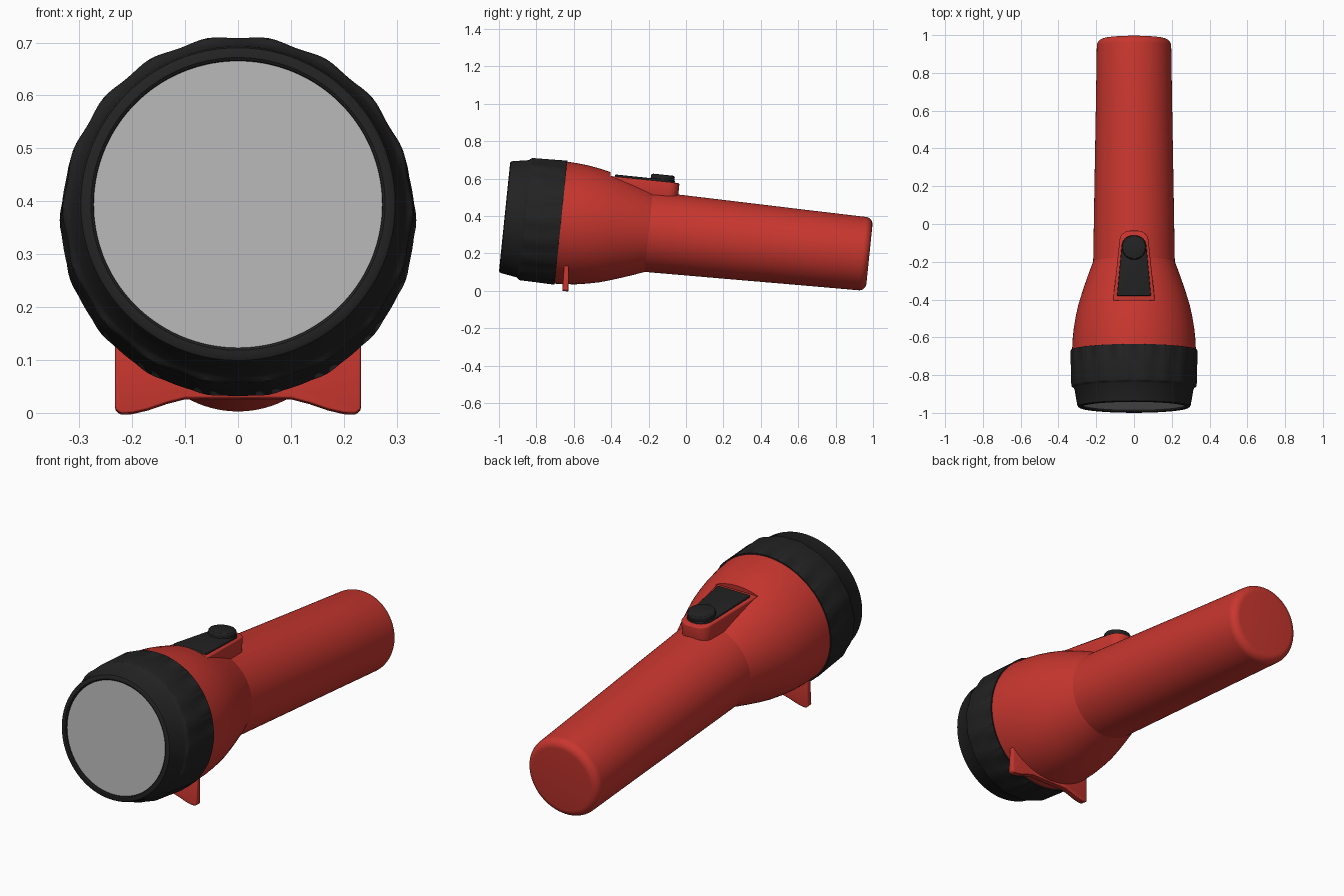
import bpy, bmesh, math
from mathutils import Matrix

if "Cube" in bpy.data.objects:
    bpy.data.objects.remove(bpy.data.objects["Cube"])

# Everything is modelled along the torch axis (x, s = distance from lens, h = up), then tilted
TILT = Matrix.Translation((0, -0.97, 0.395)) @ Matrix.Rotation(math.radians(-5.86), 4, 'X')


def material(name, rgb):
    m = bpy.data.materials.new(name)
    m.diffuse_color = (*rgb, 1)
    m.use_nodes = True
    m.node_tree.nodes["Principled BSDF"].inputs["Base Color"].default_value = m.diffuse_color
    return m


RED = material("red plastic", (0.58, 0.037, 0.028))
BLACK = material("black rubber", (0.016, 0.016, 0.016))
GREY = material("grey lens", (0.45, 0.45, 0.45))


def finish(bm, name, mat, angle=25, bevel=0, cutter=None):
    bmesh.ops.remove_doubles(bm, verts=bm.verts, dist=1e-5)
    bmesh.ops.recalc_face_normals(bm, faces=bm.faces)
    bm.transform(TILT)
    me = bpy.data.meshes.new(name)
    bm.to_mesh(me)
    bm.free()
    ob = bpy.data.objects.new(name, me)
    bpy.context.collection.objects.link(ob)
    me.materials.append(mat)
    for o in bpy.context.selected_objects:
        o.select_set(False)
    bpy.context.view_layer.objects.active = ob
    ob.select_set(True)
    if cutter:
        md = ob.modifiers.new("cut", 'BOOLEAN')
        md.object, md.solver = cutter, 'EXACT'
        bpy.ops.object.modifier_apply(modifier=md.name)
        bpy.data.objects.remove(cutter)
    if bevel:
        md = ob.modifiers.new("bevel", 'BEVEL')
        md.width, md.segments, md.limit_method = bevel, 3, 'ANGLE'
        md.angle_limit = math.radians(40)
        bpy.ops.object.modifier_apply(modifier=md.name)
    bpy.ops.object.shade_smooth_by_angle(angle=math.radians(angle))
    return ob


def lathe(profile, seg=96, flute=None):
    """Revolve (s, r) points about the torch axis; flute(s, angle) adds to the radius."""
    bm = bmesh.new()
    rings = []
    for s, r in profile:
        ring = []
        for i in range(seg):
            a = 2 * math.pi * i / seg
            q = r + (flute(s, a) if flute else 0)
            ring.append(bm.verts.new((q * math.cos(a), s, q * math.sin(a))))
        rings.append(ring)
    for a, b in zip(rings, rings[1:]):
        for i in range(seg):
            j = (i + 1) % seg
            bm.faces.new((a[i], a[j], b[j], b[i]))
    return bm


def prism(lower, upper):
    """Closed solid between two matching outlines."""
    bm = bmesh.new()
    a = [bm.verts.new(p) for p in lower]
    b = [bm.verts.new(p) for p in upper]
    bm.faces.new(a)
    bm.faces.new(b)
    n = len(a)
    for i in range(n):
        bm.faces.new((a[i], a[(i + 1) % n], b[(i + 1) % n], b[i]))
    return bm


def tongue(s0, s1, w0, w1, h0, h1, rad):
    """Tapered plate, wide and square at s0, narrow with round corners at s1."""
    half = [(w0, s0)]
    for i in range(7):
        t = math.pi / 2 * i / 6
        half.append((w1 - rad + rad * math.cos(t), s1 - rad + rad * math.sin(t)))
    pts = half + [(-x, s) for x, s in reversed(half)]
    pts = [p for i, p in enumerate(pts) if i == 0 or math.dist(p, pts[i - 1]) > 1e-4]
    return prism([(x, s, h0) for x, s in pts], [(x, s, h1) for x, s in pts])


# Body: bell-shaped head, slim handle, rounded tail, with a flat pocket for the switch
body = [(0.25, 0), (0.25, 0.31), (0.30, 0.328), (0.36, 0.325), (0.42, 0.319), (0.48, 0.309),
        (0.54, 0.296), (0.60, 0.278), (0.66, 0.258), (0.72, 0.237), (0.775, 0.216)]
body += [(1.2, 0.209), (1.6, 0.202)]
for i in range(9):
    t = math.pi / 2 * i / 8
    body.append((1.922 + 0.039 * math.sin(t), 0.158 + 0.039 * math.cos(t)))
body.append((1.961, 0))
pocket = finish(tongue(0.54, 0.95, 0.114, 0.08, 0.268, 0.45, 0.03), "pocket_cutter", RED)
finish(lathe(body), "body", RED, angle=14, cutter=pocket)

# Head ring: tapered bezel stepping up to a gently fluted grip band
ring = [(0.03, 0.272), (0.004, 0.273), (0.0, 0.278), (0.0, 0.29), (0.004, 0.297), (0.014, 0.301),
        (0.098, 0.315), (0.106, 0.322), (0.110, 0.328), (0.118, 0.331), (0.20, 0.333),
        (0.300, 0.336), (0.303, 0.334), (0.303, 0.30)]
finish(lathe(ring, 144, lambda s, a: 0.0025 * (math.cos(18 * a) - 0.6) if 0.108 < s < 0.302 else 0),
       "head_ring", BLACK, angle=35)

# Lens
finish(lathe([(0.012, 0), (0.012, 0.274), (0.028, 0.274), (0.028, 0)]), "lens", GREY)

# Switch: red housing, black slide plate and round button
finish(tongue(0.538, 0.912, 0.111, 0.077, 0.18, 0.275, 0.055), "switch_housing", RED, 30, 0.008)
finish(tongue(0.565, 0.886, 0.090, 0.066, 0.26, 0.286, 0.06), "switch_plate", BLACK, 30, 0.004)
button = [(0.27, 0), (0.27, 0.064), (0.302, 0.064), (0.308, 0.060), (0.311, 0.053), (0.311, 0)]
bm = lathe(button, 48)
bm.transform(Matrix.Translation((0, 0.82, 0)) @ Matrix.Rotation(math.radians(90), 4, 'X'))
finish(bm, "switch_button", BLACK, 30)

# Stand: thin plate under the head with two low feet
half = [(0.05, -0.333), (0.10, -0.333), (0.135, -0.342), (0.17, -0.354), (0.20, -0.361),
        (0.222, -0.362), (0.232, -0.354), (0.232, -0.20)]
pts = half + [(-x, h) for x, h in reversed(half)]
finish(prism([(x, 0.347 - (h + 0.36) * 0.03, h) for x, h in pts],
             [(x, 0.380 - (h + 0.36) * 0.09, h) for x, h in pts]), "stand_feet", RED, 30, 0.004)
